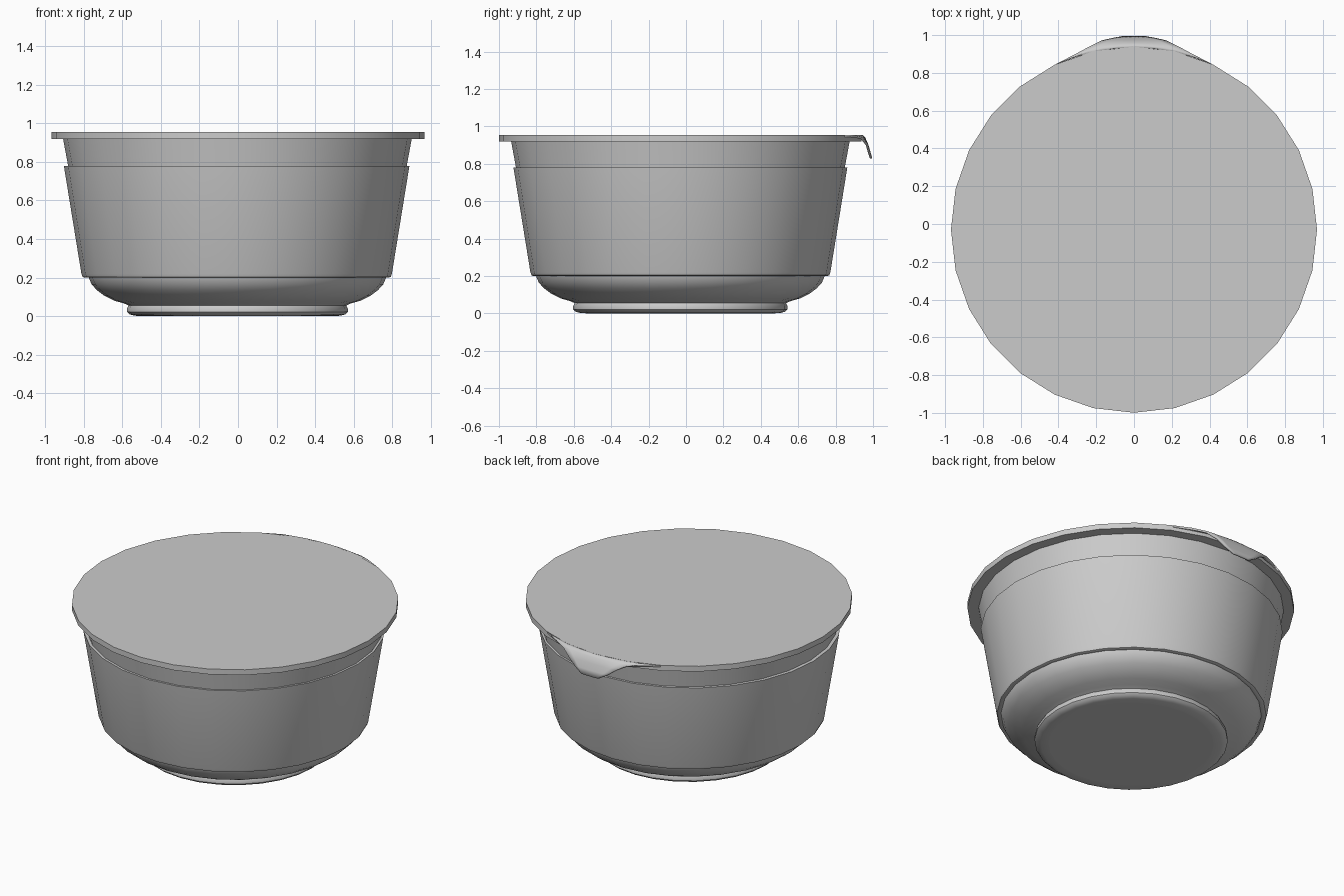
import bpy, bmesh, math

if "Cube" in bpy.data.objects:
    bpy.data.objects.remove(bpy.data.objects["Cube"])

SIDES = 28
CENTRE_Y = -0.03

grey = bpy.data.materials.new("plain_grey")
grey.use_nodes = True
colour = (0.6, 0.6, 0.6, 1)
grey.diffuse_color = colour
grey.node_tree.nodes["Principled BSDF"].inputs["Base Color"].default_value = colour


def finish(name, bm, location=(0, 0, 0), angle=40):
    bmesh.ops.recalc_face_normals(bm, faces=bm.faces)
    mesh = bpy.data.meshes.new(name)
    bm.to_mesh(mesh)
    bm.free()
    obj = bpy.data.objects.new(name, mesh)
    obj.location = location
    mesh.materials.append(grey)
    bpy.context.collection.objects.link(obj)
    bpy.ops.object.select_all(action="DESELECT")
    obj.select_set(True)
    bpy.context.view_layer.objects.active = obj
    bpy.ops.object.shade_smooth_by_angle(angle=math.radians(angle))
    return obj


def lathe(name, profile, x=0, cap_start=False, cap_end=False):
    """Turn a (radius, height) profile around the vertical axis."""
    bm = bmesh.new()
    rings = []
    for r, z in profile:
        turns = [2 * math.pi * i / SIDES for i in range(SIDES)]
        rings.append([bm.verts.new((r * math.cos(a), r * math.sin(a), z)) for a in turns])
    for low, high in zip(rings, rings[1:]):
        for i in range(SIDES):
            j = (i + 1) % SIDES
            bm.faces.new((low[i], low[j], high[j], high[i]))
    for wanted, ring in ((cap_start, rings[0]), (cap_end, rings[-1])):
        if wanted:
            cap = bm.faces.new(ring)
            for edge in cap.edges:
                edge.smooth = False
    return finish(name, bm, (x, CENTRE_Y, 0))


# Bowl: flat base, rounded foot, curved underside and tapering wall
bowl = [(0.49, 0), (0.535, 0.002), (0.56, 0.009), (0.573, 0.022), (0.573, 0.04),
        (0.565, 0.055), (0.59, 0.066), (0.64, 0.08), (0.69, 0.105),
        (0.73, 0.135), (0.757, 0.165), (0.772, 0.2), (0.879, 0.78), (0.905, 0.92)]
lathe("bowl", bowl, x=-0.003, cap_start=True)

# Sleeve wrapped round the wall
sleeve = [(0.768, 0.203), (0.788, 0.199), (0.8, 0.204), (0.806, 0.22),
          (0.897, 0.78), (0.87, 0.78)]
lathe("sleeve", sleeve, x=-0.007).scale.y = 0.995

# Flat lid
lathe("lid", [(0.969, 0.92), (0.969, 0.955)], cap_start=True, cap_end=True)

# Pull tab curving down from the lid: half width, middle y, end y, height
rows = [(0.41, 0.935, 0.848, 0.955), (0.31, 0.945, 0.9, 0.953),
        (0.23, 0.958, 0.943, 0.941), (0.17, 0.974, 0.972, 0.905),
        (0.12, 0.986, 0.984, 0.865), (0.06, 0.996, 0.995, 0.83)]
STEPS = 8
bm = bmesh.new()
grid = []
for half, mid, end, z in rows:
    line = []
    for i in range(STEPS + 1):
        t = 2 * i / STEPS - 1
        line.append(bm.verts.new((half * t, mid + (end - mid) * t * t, z)))
    grid.append(line)
for a, b in zip(grid, grid[1:]):
    for i in range(STEPS):
        bm.faces.new((a[i], a[i + 1], b[i + 1], b[i]))
tab = finish("lid_pull_tab", bm, angle=50)
thick = tab.modifiers.new("thickness", "SOLIDIFY")
thick.thickness = 0.012
thick.offset = -1
